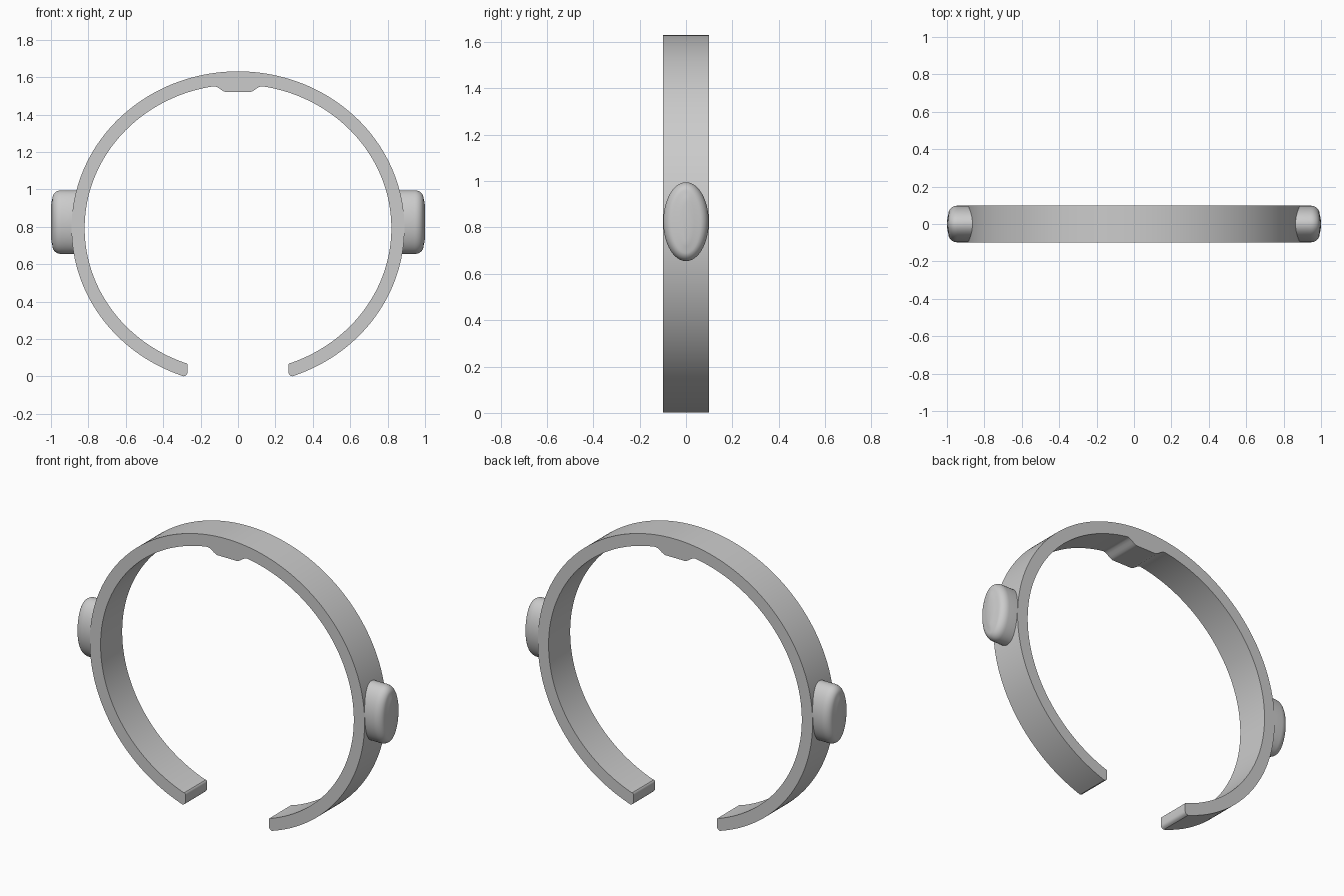
import bpy, bmesh, math

if "Cube" in bpy.data.objects:
    bpy.data.objects.remove(bpy.data.objects["Cube"], do_unlink=True)

grey = bpy.data.materials.new("plain grey")
grey.use_nodes = True
colour = (0.6, 0.6, 0.6, 1)
grey.diffuse_color = colour
grey.node_tree.nodes["Principled BSDF"].inputs["Base Color"].default_value = colour

CENTRE_Z = 0.793
HALF_WIDTH = 0.1


def finish(name, bm):
    bmesh.ops.recalc_face_normals(bm, faces=bm.faces)
    mesh = bpy.data.meshes.new(name)
    bm.to_mesh(mesh)
    bm.free()
    mesh.materials.append(grey)
    obj = bpy.data.objects.new(name, mesh)
    bpy.context.collection.objects.link(obj)
    bpy.ops.object.select_all(action="DESELECT")
    obj.select_set(True)
    bpy.context.view_layer.objects.active = obj
    bpy.ops.object.shade_smooth_by_angle(angle=math.radians(35))
    return obj


def skin(bm, loops):
    """Join a row of closed loops with quads and cap both ends."""
    rings = [[bm.verts.new(p) for p in loop] for loop in loops]
    n = len(rings[0])
    for a, b in zip(rings, rings[1:]):
        for i in range(n):
            j = (i + 1) % n
            bm.faces.new((a[i], a[j], b[j], b[i]))
    bm.faces.new(rings[0])
    bm.faces.new(rings[-1])


# Open band: outer and inner ellipses, with a flat thickening at the crown
def outer(t):
    return 0.89 * math.sin(t), CENTRE_Z + 0.838 * math.cos(t)


def inner(t):
    x, z = 0.82 * math.sin(t), CENTRE_Z + 0.768 * math.cos(t)
    if z > CENTRE_Z:
        s = min(max((x - 0.062) / 0.07, 0), 1)
        s = s * s * (3 - 2 * s)
        z = 1.52 + (z - 1.52) * s
    return x, z


steps = 110
half = []
for i in range(steps + 1):
    f = (i / steps) ** 1.3
    half.append((outer(2.81 * f), inner(2.786 * f)))
# Rounded tips of the band
half += [((0.278, 0.005), (0.277, 0.073)), ((0.272, 0.013), (0.272, 0.068)),
         ((0.27, 0.022), (0.27, 0.06))]
left_to_right = [((-a[0], a[1]), (-b[0], b[1])) for a, b in reversed(half[1:])] + half

bm = bmesh.new()
skin(bm, [[(a[0], -HALF_WIDTH, a[1]), (a[0], HALF_WIDTH, a[1]),
           (b[0], HALF_WIDTH, b[1]), (b[0], -HALF_WIDTH, b[1])]
          for a, b in left_to_right])
finish("band", bm)


# Oval side pads with rounded rims and slightly domed faces
def oval_loop(x, inset, count=64):
    return [(x, (0.098 - inset) * math.cos(a), 0.825 + (0.17 - inset) * math.sin(a))
            for a in (2 * math.pi * i / count for i in range(count))]


for side, name in ((1, "left_pad"), (-1, "right_pad")):
    sections = [(0.85, 0), (0.9, 0)]
    for k in range(9):
        a = math.pi / 2 * k / 8
        sections.append((0.945 + 0.047 * math.sin(a), 0.042 * (1 - math.cos(a))))
    sections += [(0.997, 0.062), (1.0, 0.085)]
    bm = bmesh.new()
    skin(bm, [oval_loop(side * x, inset) for x, inset in sections])
    finish(name, bm)
